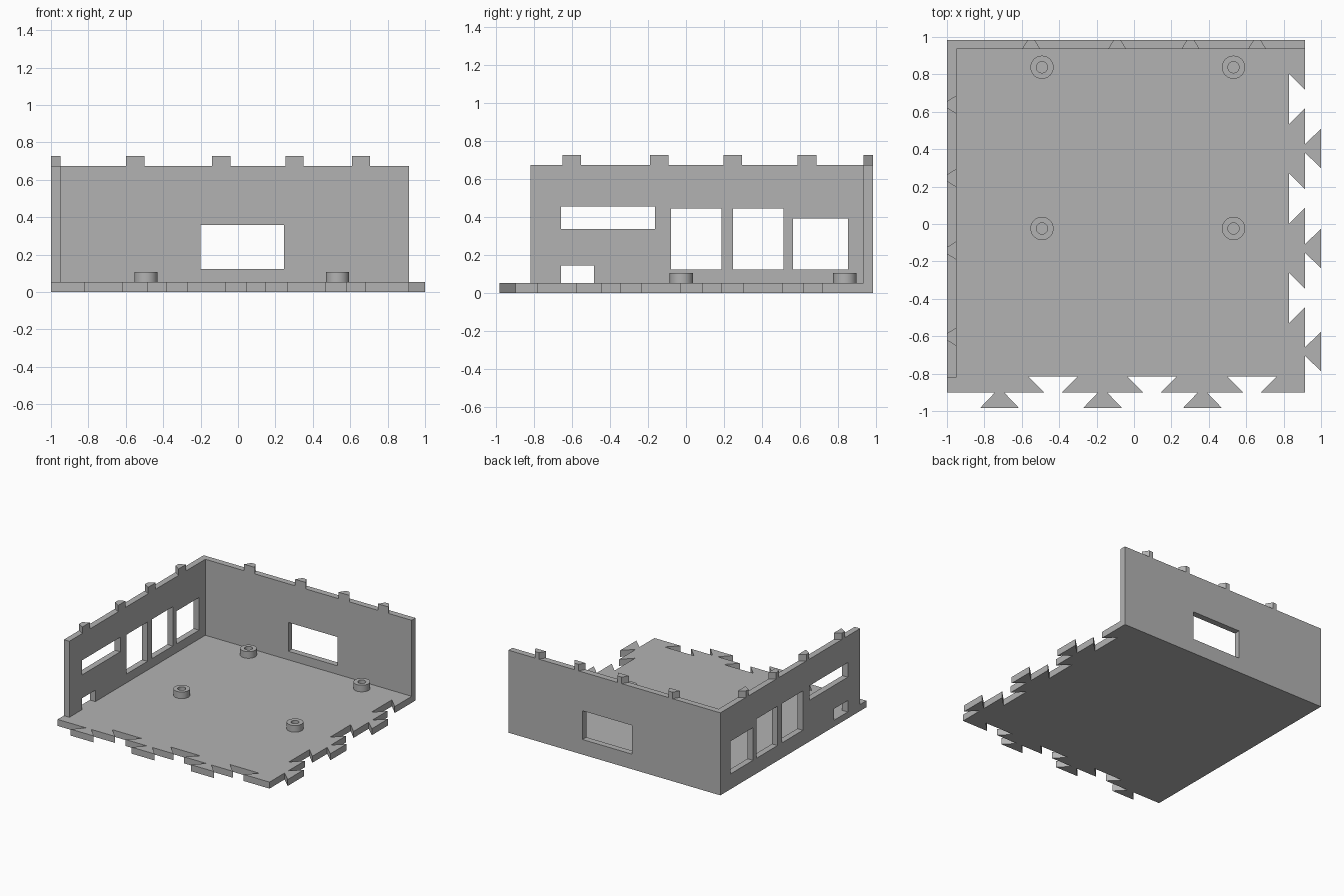
import bpy, bmesh, math

if "Cube" in bpy.data.objects:
    bpy.data.objects.remove(bpy.data.objects["Cube"])

grey = bpy.data.materials.new("plain grey")
grey.use_nodes = True
COLOUR = (0.45, 0.45, 0.45, 1)
grey.diffuse_color = COLOUR
grey.node_tree.nodes["Principled BSDF"].inputs["Base Color"].default_value = COLOUR

LEFT, RIGHT, BACK, FRONT = -1.0, 0.915, 0.985, -0.9
WALL, FLOOR, WALL_TOP, TAB_TOP = 0.05, 0.053, 0.674, 0.727
INNER_X, INNER_Y = LEFT + WALL, BACK - WALL


# Ways of standing a flat profile up in the model
def flat(u, v, w):
    return (u, v, w)


def facing_back(u, v, w):
    return (u, w, v)


def facing_side(u, v, w):
    return (w, u, v)


def prism(name, loops, low, high, place=flat, smooth=False):
    """Solid slab from an outline plus hole loops, between two depths."""
    bm = bmesh.new()
    edges = []
    for loop in loops:
        verts = [bm.verts.new(place(u, v, low)) for u, v in loop]
        edges += [bm.edges.new((a, b)) for a, b in zip(verts, verts[1:] + verts[:1])]
    bmesh.ops.triangle_fill(bm, edges=edges, use_beauty=True)
    ext = bmesh.ops.extrude_face_region(bm, geom=bm.faces[:], use_keep_orig=True)
    moved = [g for g in ext["geom"] if isinstance(g, bmesh.types.BMVert)]
    bmesh.ops.translate(bm, verts=moved, vec=place(0, 0, high - low))
    bmesh.ops.recalc_face_normals(bm, faces=bm.faces[:])
    mesh = bpy.data.meshes.new(name)
    bm.to_mesh(mesh)
    bm.free()
    mesh.materials.append(grey)
    obj = bpy.data.objects.new(name, mesh)
    bpy.context.collection.objects.link(obj)
    if smooth:
        bpy.ops.object.select_all(action="DESELECT")
        obj.select_set(True)
        bpy.context.view_layer.objects.active = obj
        bpy.ops.object.shade_smooth_by_angle(angle=math.radians(35))
    return obj


def rect(u0, u1, v0, v1):
    return [(u0, v0), (u1, v0), (u1, v1), (u0, v1)]


def circle(x, y, r, n=32):
    return [(x + r * math.cos(2 * math.pi * i / n),
             y + r * math.sin(2 * math.pi * i / n)) for i in range(n)]


def dovetail_edge(tabs, notches):
    """Points (along, outward) of an edge with dovetail tabs and sockets."""
    shapes = [(c, 0.024, 0.104, 0.084) for c in tabs]
    shapes += [(c, 0.048, 0.133, -0.085) for c in notches]
    points = []
    for c, narrow, wide, out in sorted(shapes):
        points += [(c - narrow, 0), (c - wide, out), (c + wide, out), (c + narrow, 0)]
    return points


# Floor plate with interlocking front and right edges
front_edge = dovetail_edge([-0.719, -0.168, 0.366], [-0.433, 0.096, 0.631])
right_edge = dovetail_edge([-0.682, -0.131, 0.404], [-0.396, 0.136, 0.668])
outline = [(LEFT, FRONT)] + [(a, FRONT - o) for a, o in front_edge]
outline += [(RIGHT, FRONT)] + [(RIGHT + o, a) for a, o in right_edge]
outline += [(RIGHT, BACK), (LEFT, BACK)]
prism("floor_plate", [outline], 0, FLOOR)

# Back wall with one window
prism("back_wall", [rect(LEFT, RIGHT, FLOOR, WALL_TOP), rect(-0.2, 0.245, 0.123, 0.358)],
      INNER_Y, BACK, facing_back)

# Side wall with a cable notch at the floor and four windows
side = [(-0.82, FLOOR), (-0.66, FLOOR), (-0.66, 0.146), (-0.485, 0.146), (-0.485, FLOOR),
        (INNER_Y, FLOOR), (INNER_Y, WALL_TOP), (-0.82, WALL_TOP)]
windows = [rect(-0.66, -0.163, 0.337, 0.456), rect(-0.08, 0.188, 0.125, 0.446),
           rect(0.247, 0.515, 0.125, 0.446), rect(0.563, 0.855, 0.125, 0.392)]
prism("side_wall", [side] + windows, LEFT, INNER_X, facing_side)

# Tapered locating tabs on top of both walls
BROAD, SLIM = 0.049, 0.018
for i, x in enumerate([-0.55, -0.09, 0.302, 0.658]):
    tab = [(x - BROAD, INNER_Y), (x + BROAD, INNER_Y), (x + SLIM, BACK), (x - SLIM, BACK)]
    prism(f"back_tab_{i + 1}", [tab], WALL_TOP, TAB_TOP)
for i, y in enumerate([-0.603, -0.142, 0.246, 0.638]):
    tab = [(INNER_X, y - BROAD), (INNER_X, y + BROAD), (LEFT, y + SLIM), (LEFT, y - SLIM)]
    prism(f"side_tab_{i + 1}", [tab], WALL_TOP, TAB_TOP)

# Hollow mounting posts
for i, (x, y) in enumerate([(x, y) for x in (-0.492, 0.532) for y in (-0.024, 0.838)]):
    prism(f"mounting_post_{i + 1}", [circle(x, y, 0.062), circle(x, y, 0.03)],
          FLOOR, 0.107, smooth=True)
